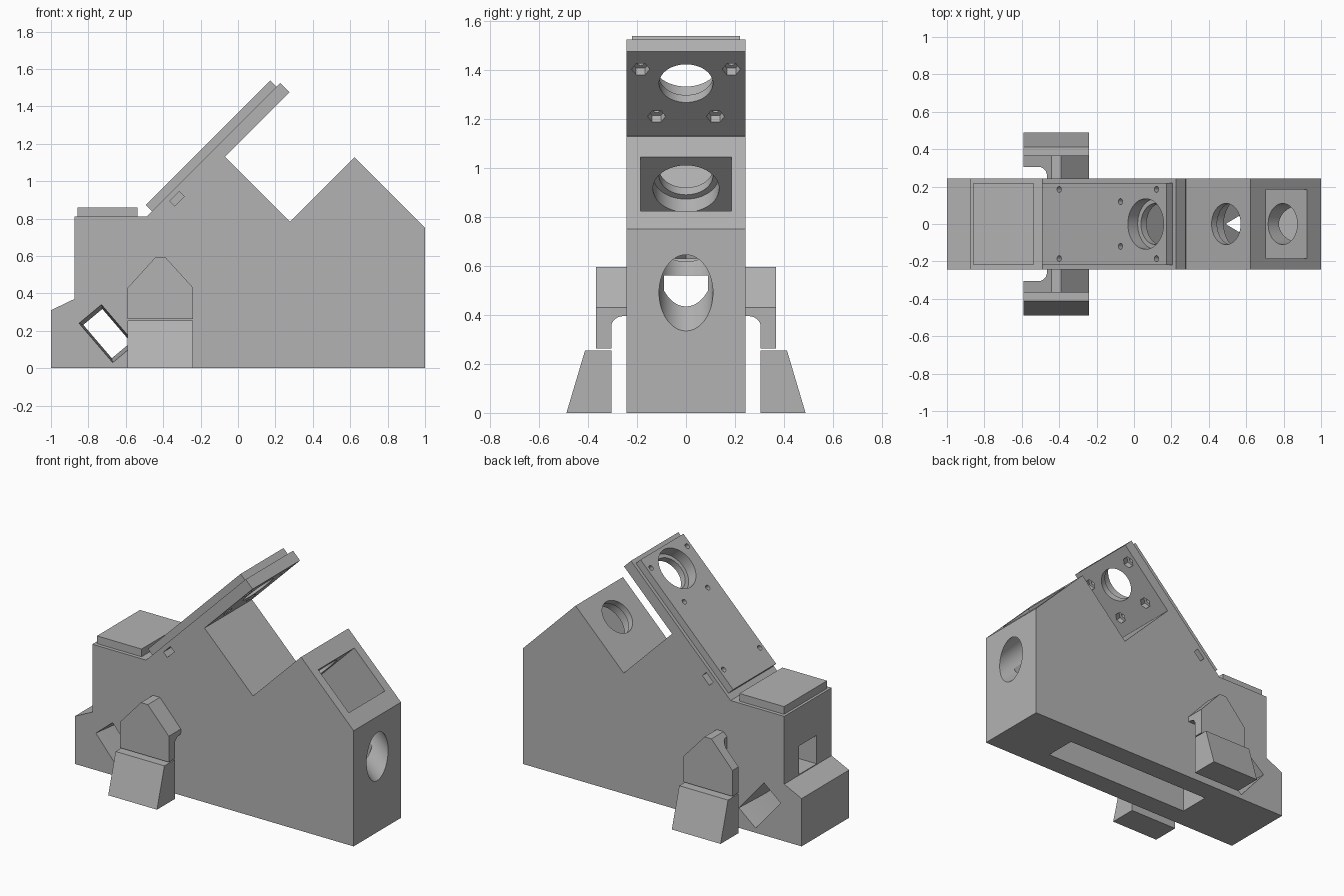
import bpy, bmesh, math
from mathutils import Vector

cube = bpy.data.objects.get("Cube")
if cube:
    bpy.data.objects.remove(cube, do_unlink=True)

grey = bpy.data.materials.new("plain_grey")
grey.use_nodes = True
COLOUR = (0.45, 0.45, 0.45, 1)
grey.diffuse_color = COLOUR
grey.node_tree.nodes["Principled BSDF"].inputs["Base Color"].default_value = COLOUR

HALF = 0.243      # half width of the body
BEAM = 1.49       # x + z along the optical axis


def diag(s, t):
    """Point (x, z) from the 45 degree coordinates s = x + z, t = x - z."""
    return ((s + t) / 2, (s - t) / 2)


def diag_box(s0, s1, t0, t1):
    return [diag(s0, t0), diag(s1, t0), diag(s1, t1), diag(s0, t1)]


def rect(x0, x1, z0, z1):
    return [(x0, z0), (x1, z0), (x1, z1), (x0, z1)]


def finish(name, bm):
    bmesh.ops.recalc_face_normals(bm, faces=bm.faces)
    mesh = bpy.data.meshes.new(name)
    bm.to_mesh(mesh)
    bm.free()
    mesh.materials.append(grey)
    obj = bpy.data.objects.new(name, mesh)
    bpy.context.collection.objects.link(obj)
    return obj


def loft(name, rings):
    """Skin a list of (y, [(x, z), ...]) sections and cap both ends."""
    bm = bmesh.new()
    loops = [[bm.verts.new((x, y, z)) for x, z in pts] for y, pts in rings]
    n = len(loops[0])
    for a, b in zip(loops, loops[1:]):
        for i in range(n):
            j = (i + 1) % n
            bm.faces.new((a[i], a[j], b[j], b[i]))
    bm.faces.new(loops[0])
    bm.faces.new(loops[-1])
    return finish(name, bm)


def prism(name, pts, y0, y1):
    return loft(name, [(y0, pts), (y1, pts)])


def bore(s, y, t0, t1, radius, sides=48):
    """Cylinder along the t direction, between two t values."""
    bm = bmesh.new()
    bmesh.ops.create_cone(bm, cap_ends=True, segments=sides, radius1=radius,
                          radius2=radius, depth=(t1 - t0) / math.sqrt(2))
    x, z = diag(s, (t0 + t1) / 2)
    turn = Vector((0, 0, 1)).rotation_difference(Vector((1, 0, -1)))
    bmesh.ops.rotate(bm, verts=bm.verts, matrix=turn.to_matrix())
    bmesh.ops.translate(bm, verts=bm.verts, vec=(x, y, z))
    return finish("cutter", bm)


def cut(target, cutters):
    for c in cutters:
        c.hide_render = True
        mod = target.modifiers.new("cut", 'BOOLEAN')
        mod.operation = 'DIFFERENCE'
        mod.solver = 'EXACT'
        mod.object = c
    bpy.context.view_layer.update()
    graph = bpy.context.evaluated_depsgraph_get()
    mesh = bpy.data.meshes.new_from_object(target.evaluated_get(graph))
    target.modifiers.clear()
    target.data = mesh


def smooth(obj):
    bpy.ops.object.select_all(action='DESELECT')
    obj.select_set(True)
    bpy.context.view_layer.objects.active = obj
    bpy.ops.object.shade_smooth_by_angle(angle=math.radians(30))


# Body with slanted mounting arm, V notch and lens block
body = prism("body", [
    (-1, 0), (1, 0), (1, 0.75), diag(1.75, -0.505), diag(1.06, -0.505),
    diag(1.06, -1.2), diag(1.75, -1.2), diag(1.75, -1.3), (-0.49, 0.81),
    (-0.875, 0.81), (-0.875, 0.37), (-1, 0.31)], -HALF, HALF)

# Thin plate lying on the slope
plate = prism("sloped_plate", diag_box(0.38, 1.71, -1.365, -1.3), -0.22, 0.22)

# Optical bore with a wider seat in the plate, and bolt holes
through = [bore(BEAM, 0, -1.5, 0.9, 0.11), bore(BEAM, 0, -1.45, -1.26, 0.135)]
bolts = [(1.605, 0.185), (1.22, 0.12), (0.565, 0.185)]
for s, y in bolts:
    for side in (-1, 1):
        through.append(bore(s, side * y, -1.5, -1.17, 0.016, 16))

# Pocket, lens seat, inner cavity, rear channel and light port
inside = [
    bore(BEAM, 0, -0.446, -0.3, 0.135),
    prism("cutter", diag_box(1.23, 1.9, -0.34, 0.1), -0.185, 0.185),
    prism("cutter", rect(-0.49, 0.6, -0.1, 0.6), -0.105, 0.105),
    prism("cutter", rect(-1.1, 0.9, 0.375, 0.56), -0.09, 0.09),
    loft("cutter", [(-0.06, rect(0.59, 0.6, 0.5, 0.8)),
                    (0, rect(0.49, 0.6, 0.5, 0.8)),
                    (0.06, rect(0.59, 0.6, 0.5, 0.8))]),
]

# Hexagonal nut seats under the arm, and side nut slots
for side in (-1, 1):
    for s, y in bolts[:2]:
        inside.append(bore(s, side * y, -1.255, -1.15, 0.037, 6))
    inside.append(prism("cutter", diag_box(0.53, 0.63, -1.26, -1.205),
                        side * 0.15, side * 0.3))

# Tilted window through the sides, narrowing to the middle
window = [(-0.85, 0.24), (-0.73, 0.34), (-0.55, 0.13), (-0.67, 0.03)]


def scaled(k):
    return [(-0.7 + (x + 0.7) * k, 0.185 + (z - 0.185) * k) for x, z in window]


inside.append(loft("cutter", [(-0.26, scaled(1.01)), (0, scaled(0.85)),
                              (0.26, scaled(1.01))]))

cut(body, through + inside)
cut(plate, through)
for c in through + inside:
    bpy.data.objects.remove(c, do_unlink=True)
smooth(body)
smooth(plate)

# Raised pad on the rear deck
prism("deck_pad", rect(-0.858, -0.538, 0.808, 0.86), -0.22, 0.22)

# Side supports: gabled pad, filleted neck and wedge foot, mirrored
gable = [(-0.24, 0.43), (-0.39, 0.595), (-0.44, 0.595)]
pad = prism("side_pad", [(-0.59, 0.262), (-0.24, 0.262)] + gable
            + [(-0.59, 0.43)], 0.305, 0.367)

rings = []
for k in range(-1, 7):
    a = max(k, 0) / 6 * math.pi / 2
    grow = 0.05 * (1 - math.cos(a))
    y = 0.235 if k < 0 else 0.257 + 0.05 * math.sin(a)
    left, low = -0.465 - grow, 0.395 - grow
    rings.append((y, [(left, low), (-0.241, low)] + gable
                  + [(left, 0.595 + (left + 0.44) * 1.1)]))
neck = loft("side_neck", rings)

bm = bmesh.new()
corners = [(0.305, 0), (0.488, 0), (0.412, 0.255), (0.305, 0.255)]
ends = [[bm.verts.new((x, y, z)) for y, z in corners] for x in (-0.59, -0.24)]
for i in range(4):
    j = (i + 1) % 4
    bm.faces.new((ends[0][i], ends[0][j], ends[1][j], ends[1][i]))
for end in ends:
    bm.faces.new(end)
foot = finish("side_foot", bm)

for part in (pad, neck, foot):
    mirror = part.modifiers.new("mirror", 'MIRROR')
    mirror.use_axis = (False, True, False)
smooth(neck)
